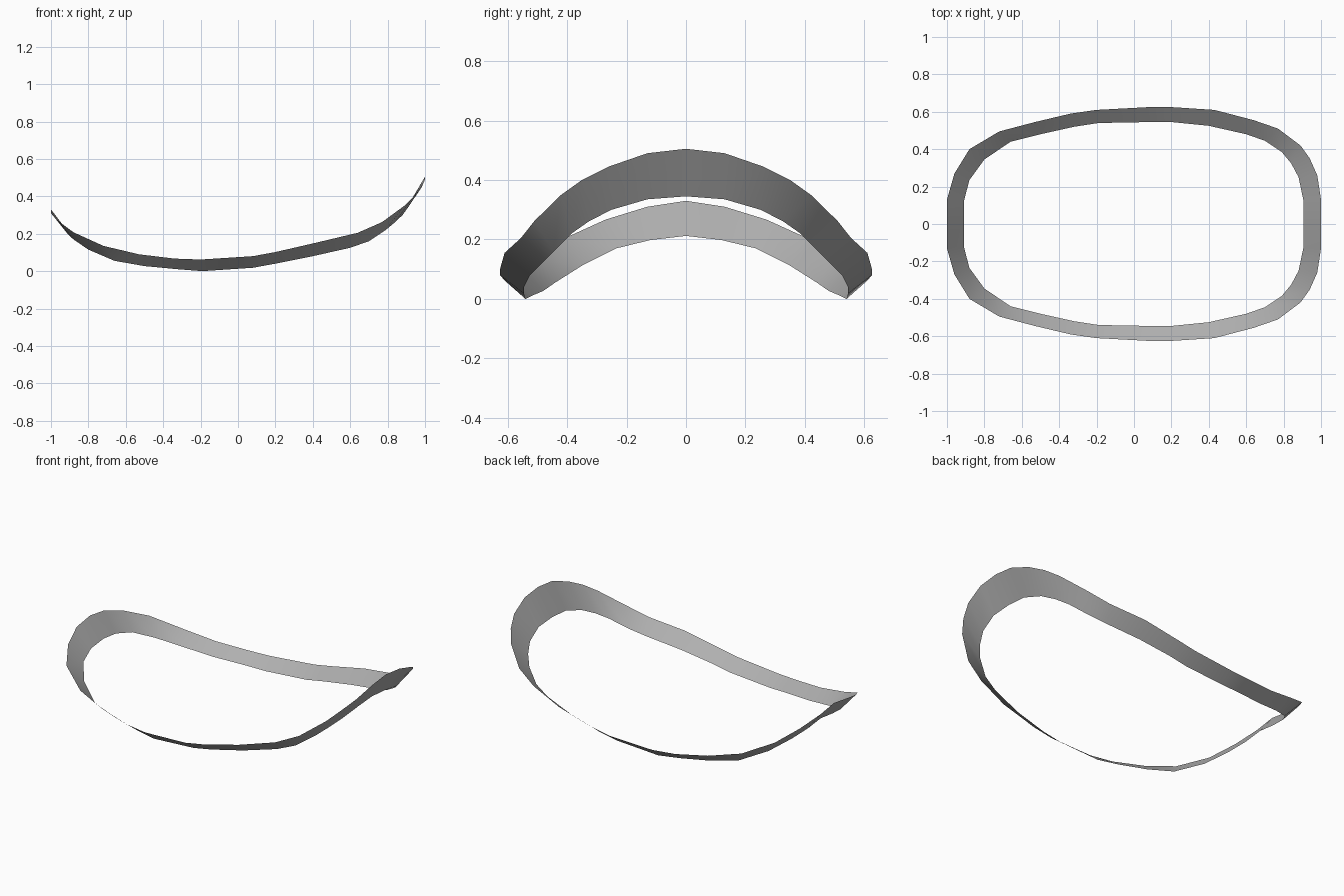
import bpy
import bmesh

# Curved open rim band: paired stations along one half, left end to right end
# (outer x, y, z, inner x, y, z)
STATIONS = [
    (-1.00, 0.00, 0.330, -0.91, 0.00, 0.212),
    (-1.00, 0.13, 0.310, -0.91, 0.12, 0.198),
    (-0.96, 0.27, 0.267, -0.88, 0.235, 0.170),
    (-0.88, 0.40, 0.208, -0.80, 0.345, 0.115),
    (-0.72, 0.495, 0.135, -0.66, 0.44, 0.055),
    (-0.53, 0.545, 0.090, -0.50, 0.48, 0.027),
    (-0.34, 0.59, 0.067, -0.32, 0.52, 0.010),
    (-0.20, 0.61, 0.062, -0.19, 0.54, 0.000),
    (0.08, 0.625, 0.080, 0.08, 0.545, 0.018),
    (0.20, 0.625, 0.102, 0.20, 0.545, 0.040),
    (0.43, 0.61, 0.155, 0.40, 0.525, 0.080),
    (0.64, 0.555, 0.205, 0.60, 0.48, 0.125),
    (0.77, 0.51, 0.262, 0.70, 0.445, 0.160),
    (0.89, 0.42, 0.350, 0.79, 0.385, 0.220),
    (0.94, 0.35, 0.400, 0.84, 0.325, 0.262),
    (0.98, 0.26, 0.445, 0.88, 0.25, 0.300),
    (1.00, 0.13, 0.490, 0.905, 0.13, 0.335),
    (1.00, 0.00, 0.505, 0.905, 0.00, 0.345),
]

# Mirror the inner stations to close the loop
loop = STATIONS + [(a, -b, c, d, -e, f)
                   for a, b, c, d, e, f in reversed(STATIONS[1:-1])]

bm = bmesh.new()
outer = [bm.verts.new(s[:3]) for s in loop]
inner = [bm.verts.new(s[3:]) for s in loop]
n = len(loop)
for i in range(n):
    j = (i + 1) % n
    face = bm.faces.new((outer[i], inner[i], inner[j], outer[j]))
    face.smooth = True
    face.normal_update()
    if face.normal.z < 0:
        face.normal_flip()

mesh = bpy.data.meshes.new("rim_band")
bm.to_mesh(mesh)
bm.free()

# Plain grey
grey = bpy.data.materials.new("mid grey")
grey.diffuse_color = (0.43, 0.43, 0.43, 1.0)
mesh.materials.append(grey)

band = bpy.data.objects.new("rim_band", mesh)
bpy.context.collection.objects.link(band)
